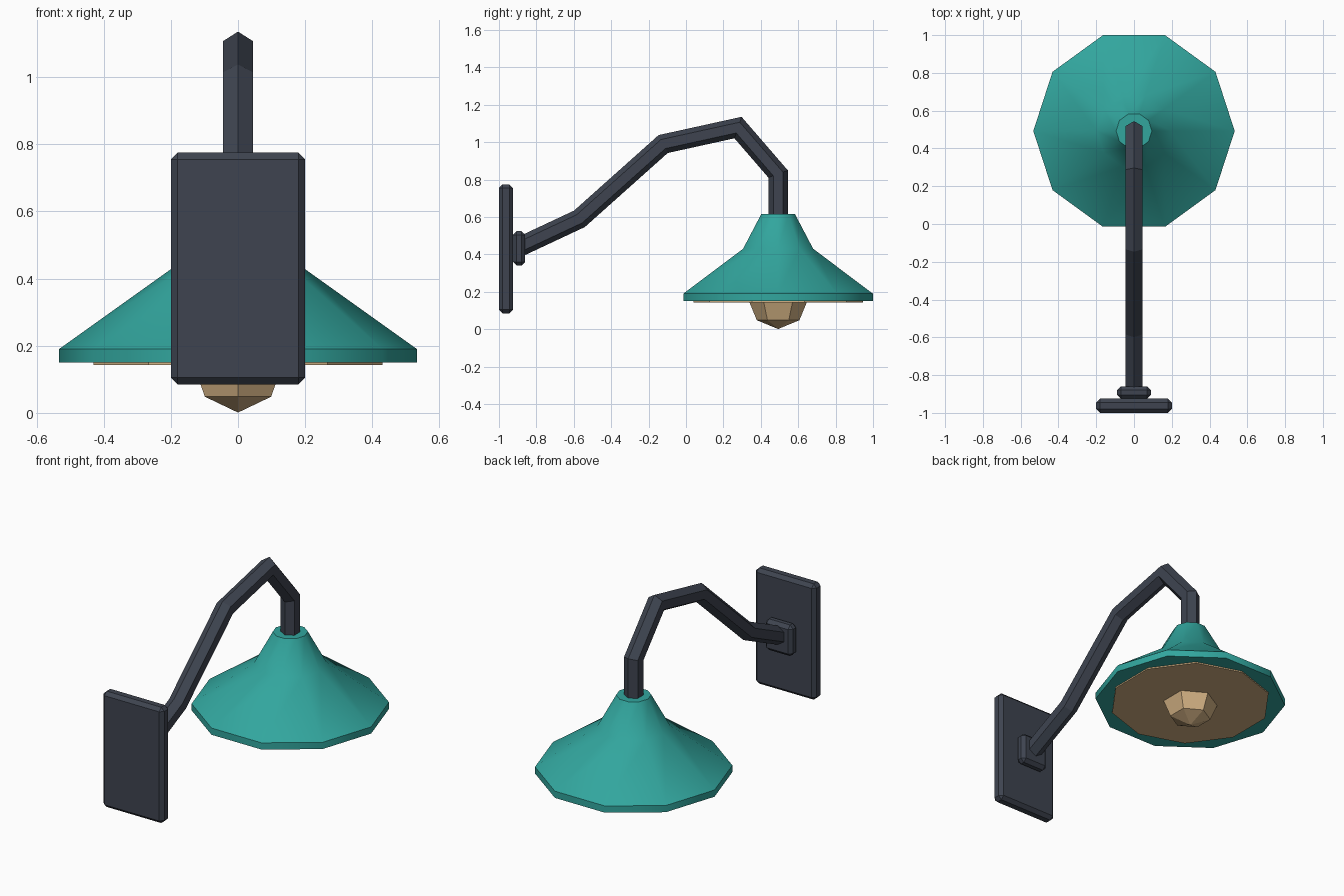
import bpy, bmesh, math
from mathutils import Vector

if "Cube" in bpy.data.objects:
    bpy.data.objects.remove(bpy.data.objects["Cube"])


def material(name, r, g, b):
    m = bpy.data.materials.new(name)
    lin = [((c / 255 + 0.055) / 1.055) ** 2.4 for c in (r, g, b)]
    m.diffuse_color = (*lin, 1)
    m.use_nodes = True
    m.node_tree.nodes["Principled BSDF"].inputs["Base Color"].default_value = m.diffuse_color
    return m


METAL = material("dark_metal", 62, 68, 80)
TEAL = material("teal_enamel", 50, 166, 158)
GLOW = material("warm_glass", 210, 177, 131)
LAMP_Y = 0.4925


def finish(name, bm, mat):
    bmesh.ops.recalc_face_normals(bm, faces=bm.faces)
    me = bpy.data.meshes.new(name)
    bm.to_mesh(me)
    bm.free()
    me.materials.append(mat)
    ob = bpy.data.objects.new(name, me)
    bpy.context.collection.objects.link(ob)
    return ob


def skin(name, rings, mat):
    """Join a row of equal rings into a closed tube with capped ends."""
    bm = bmesh.new()
    loops = [[bm.verts.new(p) for p in ring] for ring in rings]
    n = len(loops[0])
    for a, b in zip(loops, loops[1:]):
        for i in range(n):
            j = (i + 1) % n
            bm.faces.new((a[i], a[j], b[j], b[i]))
    bm.faces.new(loops[0])
    bm.faces.new(loops[-1])
    return finish(name, bm, mat)


def lathe(name, profile, sides, turn, mat):
    """Stack regular polygons (radius, z) around the lamp axis."""
    angles = [turn + math.tau * i / sides for i in range(sides)]
    rings = [[(r * math.cos(a), LAMP_Y + r * math.sin(a), z) for a in angles]
             for r, z in profile]
    return skin(name, rings, mat)


def plate(name, lo, hi, bevel):
    bm = bmesh.new()
    bmesh.ops.create_cube(bm, size=1)
    for v in bm.verts:
        v.co = [l + (c + 0.5) * (h - l) for c, l, h in zip(v.co, lo, hi)]
    bmesh.ops.bevel(bm, geom=bm.edges[:], offset=bevel, segments=1, affect='EDGES')
    return finish(name, bm, METAL)


# wall plate and arm mount
plate("wall_plate", (-0.2, -1.0, 0.085), (0.2, -0.925, 0.775), 0.02)
plate("arm_mount", (-0.09, -0.925, 0.34), (0.09, -0.86, 0.525), 0.02)

# bent hexagonal arm with mitred corners
path = [Vector((0, y, z)) for y, z in
        ((-0.89, 0.44), (-0.57, 0.59), (-0.122, 0.99),
         (0.278, 1.078), (LAMP_Y, 0.83), (LAMP_Y, 0.58))]
rings = []
for i, p in enumerate(path):
    d_in = (p - path[max(i - 1, 0)]).normalized() if i else (path[1] - p).normalized()
    d_out = (path[i + 1] - p).normalized() if i + 1 < len(path) else d_in
    mid = (d_in + d_out).normalized()
    up = Vector((0, -mid.z, mid.y)) / mid.dot(d_in)
    rings.append([p + 0.052 * (Vector((math.sin(a), 0, 0)) + up * math.cos(a))
                  for a in (math.tau * k / 6 for k in range(6))])
skin("arm", rings, METAL)

# ten-sided shade, smooth around the cone with crisp rims
shade = lathe("shade", [(0.533, 0.15), (0.533, 0.19), (0.197, 0.43), (0.095, 0.615)],
              10, 0, TEAL)
bpy.context.view_layer.objects.active = shade
shade.select_set(True)
bpy.ops.object.shade_smooth_by_angle(angle=math.radians(40))

# glass diffuser under the shade
lathe("diffuser", [(0.4525, 0.142), (0.4525, 0.152)], 10, math.pi / 2, GLOW)

# faceted bulb
bm = bmesh.new()
bmesh.ops.create_uvsphere(bm, u_segments=6, v_segments=4, radius=0.161)
turn = max(bm.verts, key=lambda v: v.co.xy.length).co
spin = math.pi / 2 - math.atan2(turn.y, turn.x)
for v in bm.verts:
    x, y, z = v.co
    v.co = (x * math.cos(spin) - y * math.sin(spin),
            x * math.sin(spin) + y * math.cos(spin) + LAMP_Y, z + 0.162)
finish("bulb", bm, GLOW)
